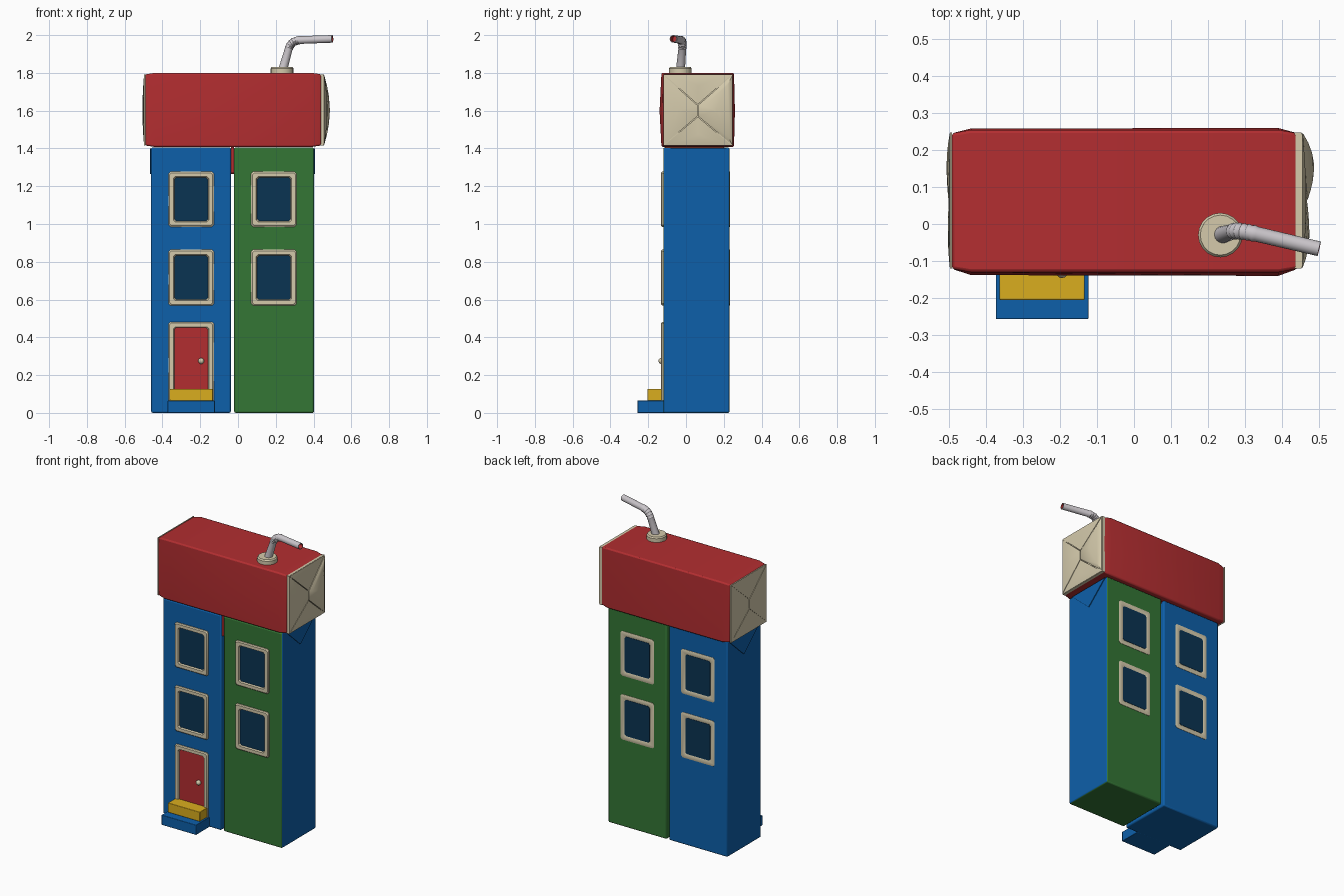
import bpy, bmesh
from math import sin, cos, tau
from mathutils import Vector

if "Cube" in bpy.data.objects:
    bpy.data.objects.remove(bpy.data.objects["Cube"], do_unlink=True)


def material(name, r, g, b):
    m = bpy.data.materials.new(name)
    m.use_nodes = True
    m.diffuse_color = (r, g, b, 1)
    bsdf = next(n for n in m.node_tree.nodes if n.type == 'BSDF_PRINCIPLED')
    bsdf.inputs["Base Color"].default_value = (r, g, b, 1)
    bsdf.inputs["Roughness"].default_value = 0.7
    return m


RED = material("red card", 0.45, 0.027, 0.03)
BLUE = material("blue card", 0.004, 0.115, 0.40)
GREEN = material("green card", 0.034, 0.18, 0.036)
CREAM = material("cream card", 0.66, 0.59, 0.41)
GLASS = material("dark window blue", 0.003, 0.033, 0.085)
YELLOW = material("yellow card", 0.70, 0.42, 0.013)
STRAW = material("pale grey plastic", 0.60, 0.57, 0.60)


def finish(name, bm, mats, bevel=0):
    bmesh.ops.recalc_face_normals(bm, faces=bm.faces)
    me = bpy.data.meshes.new(name)
    bm.to_mesh(me)
    bm.free()
    for m in mats:
        me.materials.append(m)
    ob = bpy.data.objects.new(name, me)
    bpy.context.collection.objects.link(ob)
    if bevel:
        mod = ob.modifiers.new("soft edges", 'BEVEL')
        mod.width, mod.segments, mod.limit_method = bevel, 2, 'ANGLE'
    bpy.ops.object.select_all(action='DESELECT')
    ob.select_set(True)
    bpy.context.view_layer.objects.active = ob
    bpy.ops.object.shade_smooth_by_angle(angle=0.6)
    return ob


def loft(bm, rings, caps=True, closed=False):
    """Skin a list of equal-length point rings."""
    vs = [[bm.verts.new(p) for p in ring] for ring in rings]
    n = len(vs[0])
    pairs = list(zip(vs, vs[1:])) + ([(vs[-1], vs[0])] if closed else [])
    faces = [bm.faces.new((a[i], a[(i + 1) % n], b[(i + 1) % n], b[i]))
             for a, b in pairs for i in range(n)]
    if caps and not closed:
        faces += [bm.faces.new(vs[0]), bm.faces.new(vs[-1])]
    return faces


def box(name, x, y, z, mat, bevel=0.004):
    bm = bmesh.new()
    loft(bm, [[(x[0], y[0], h), (x[1], y[0], h), (x[1], y[1], h), (x[0], y[1], h)] for h in z])
    return finish(name, bm, [mat], bevel)


FRONT, BACK, TOP = -0.12, 0.23, 1.405

# Two upright cartons; the right-hand one has blue sides
box("blue_carton", (-0.46, -0.038), (FRONT, BACK), (0, TOP), BLUE, 0.008)
green = box("green_carton", (-0.02, 0.402), (FRONT, BACK), (0, TOP), GREEN, 0.008)
green.data.materials.append(BLUE)
for f in green.data.polygons:
    if f.normal.x > 0.9:
        f.material_index = 1

# Triangular folded ears on the carton sides
for name, x0, x1, mat in (("ear_right", -0.466, -0.459, BLUE), ("ear_left", 0.4, 0.407, BLUE),
                          ("ear_middle", -0.039, -0.019, RED)):
    bm = bmesh.new()
    loft(bm, [[(x, -0.085, 1.4), (x, 0.065, 1.265), (x, 0.215, 1.4)] for x in (x0, x1)])
    finish(name, bm, [mat])
box("middle_fold", (-0.036, -0.022), (-0.112, 0.2), (1.27, 1.41), RED, 0)

# Roof carton lying on its side, slightly swollen between its ends
ZB, ZT, ZM, YC = 1.408, 1.8, 1.6, 0.062
bm = bmesh.new()
rings = []
for x, half, swell, dz in ((-0.492, 0.183, 0, 0.008), (-0.44, 0.192, 0.008, 0),
                           (0.39, 0.192, 0.01, 0), (0.442, 0.183, 0, 0.008)):
    a, b = ZB + dz, ZT - dz
    rings.append([(x, YC - half, a), (x, YC + half, a), (x, YC + half + swell / 2, ZM),
                  (x, YC + half, b), (x, YC - half, b), (x, YC - half - swell, ZM)])
loft(bm, rings)
finish("roof_carton", bm, [RED], 0.008)


def end_flap(name, pts, peak, base, depth):
    """Puffed flap; pts are (y, z, edge height) with heights as shares of depth."""
    cy = sum(p[0] for p in pts) / len(pts)
    cz = sum(p[1] for p in pts) / len(pts)
    bm = bmesh.new()
    rings = [[(base, cy + (y - cy) * .975, cz + (z - cz) * .975) for y, z, e in pts]]
    for t in (0.975, 0.92, 0.7, 0.4, 0.1):
        rings.append([(base + depth * (e + (peak - e) * (1 - t * t)),
                       cy + (y - cy) * t, cz + (z - cz) * t) for y, z, e in pts])
    loft(bm, rings)
    finish(name, bm, [CREAM])


# Cream ends made of four folded flaps meeting at a short ridge
Y0, Y1, Z0, Z1 = -0.12, 0.247, 1.415, 1.792
for side, base, depth in (("left", 0.444, 0.042), ("right", -0.494, -0.012)):
    box(side + "_end_panel", sorted((base - depth / 4, base + depth / 5)),
        (Y0, Y1), (Z0, Z1), CREAM, 0)
    lo, hi = (YC, 1.57, 0.55), (YC, 1.63, 0.55)
    c00, c01, c10, c11 = [(y, z, 0.25) for y in (Y0, Y1) for z in (Z0, Z1)]
    end_flap(side + "_end_front_flap", [c00, c01, hi, lo], 0.7, base, depth)
    end_flap(side + "_end_back_flap", [c10, c11, hi, lo], 1.0, base, depth)
    end_flap(side + "_end_top_flap", [c01, c11, hi], 0.5, base, depth)
    end_flap(side + "_end_bottom_flap", [c00, c10, lo], 0.5, base, depth)


def clipped_rect(x0, x1, z0, z1, y, inset, clip=0.01):
    x0, x1, z0, z1 = x0 + inset, x1 - inset, z0 + inset, z1 - inset
    c = clip
    return [(x0 + c, y, z0), (x1 - c, y, z0), (x1, y, z0 + c), (x1, y, z1 - c),
            (x1 - c, y, z1), (x0 + c, y, z1), (x0, y, z1 - c), (x0, y, z0 + c)]


def framed_panel(name, x0, x1, z0, z1, wall, out, pane, border=0.034):
    """Raised cream surround with a flat pane inside it."""
    bm = bmesh.new()
    profile = ((0, -.002), (0, out * .5), (.006, out), (border - .008, out), (border, -.002))
    sign = -1 if wall < 0 else 1
    loft(bm, [clipped_rect(x0, x1, z0, z1, wall + sign * d, i) for i, d in profile], closed=True)
    finish(name + "_frame", bm, [CREAM])
    bm = bmesh.new()
    loft(bm, [clipped_rect(x0, x1, z0, z1, wall + sign * d, border - .004) for d in (-.001, .003)])
    finish(name + "_pane", bm, [pane])


# Windows on both faces, two per carton, and the front door
for col, x0, x1 in (("blue", -0.368, -0.128), ("green", 0.07, 0.31)):
    for row, z0, z1 in (("lower", 0.568, 0.864), ("upper", 0.985, 1.277)):
        framed_panel(f"{col}_{row}_front_window", x0, x1, z0, z1, FRONT, 0.012, GLASS)
        framed_panel(f"{col}_{row}_back_window", x0, x1, z0, z1, BACK, 0.004, GLASS)
framed_panel("door", -0.368, -0.128, 0.05, 0.482, FRONT, 0.012, RED)

bm = bmesh.new()
bmesh.ops.create_uvsphere(bm, u_segments=12, v_segments=8, radius=0.016)
bmesh.ops.translate(bm, verts=bm.verts, vec=(-0.195, FRONT - 0.01, 0.275))
finish("door_knob", bm, [CREAM])

# Door steps
box("lower_step", (-0.373, -0.123), (-0.257, FRONT + 0.01), (0, 0.065), BLUE, 0.003)
box("upper_step", (-0.363, -0.133), (-0.205, FRONT + 0.01), (0.065, 0.127), YELLOW, 0.003)


def circle(c, d, r, n=16):
    d = Vector(d).normalized()
    u = d.cross(Vector((0, 1, 0))).normalized()
    v = d.cross(u)
    return [Vector(c) + r * (cos(tau * i / n) * u + sin(tau * i / n) * v) for i in range(n)]


# Chimney collar
bm = bmesh.new()
loft(bm, [circle((0.233, -0.03, z), (0, 0, 1), r, 20)
          for z, r in ((1.795, 0.06), (1.824, 0.06), (1.832, 0.054))])
finish("chimney_collar", bm, [CREAM])

# Bent straw chimney with a ribbed elbow and a hollow tip
foot, low, knee, high, tip = [Vector(p) for p in (
    (0.235, -0.03, 1.81), (0.268, -0.02, 1.925), (0.281, -0.016, 1.97),
    (0.33, -0.027, 1.974), (0.5, -0.067, 1.98))]
rings = [circle(foot, low - foot, 0.024)]
RIBS = 12
for i in range(RIBS + 1):
    t = i / RIBS
    p = (1 - t) ** 2 * low + 2 * t * (1 - t) * knee + t * t * high
    d = (1 - t) * (knee - low) + t * (high - knee)
    rings.append(circle(p, d, 0.023 if i % 2 else 0.0205))
along = tip - high
rings += [circle(tip, along, 0.02), circle(tip, along, 0.016), circle(tip - along * 0.3, along, 0.016)]
bm = bmesh.new()
loft(bm, rings)
bm.faces.ensure_lookup_table()
for f in bm.faces[-18:]:
    f.material_index = 1
finish("straw_chimney", bm, [STRAW, RED])
